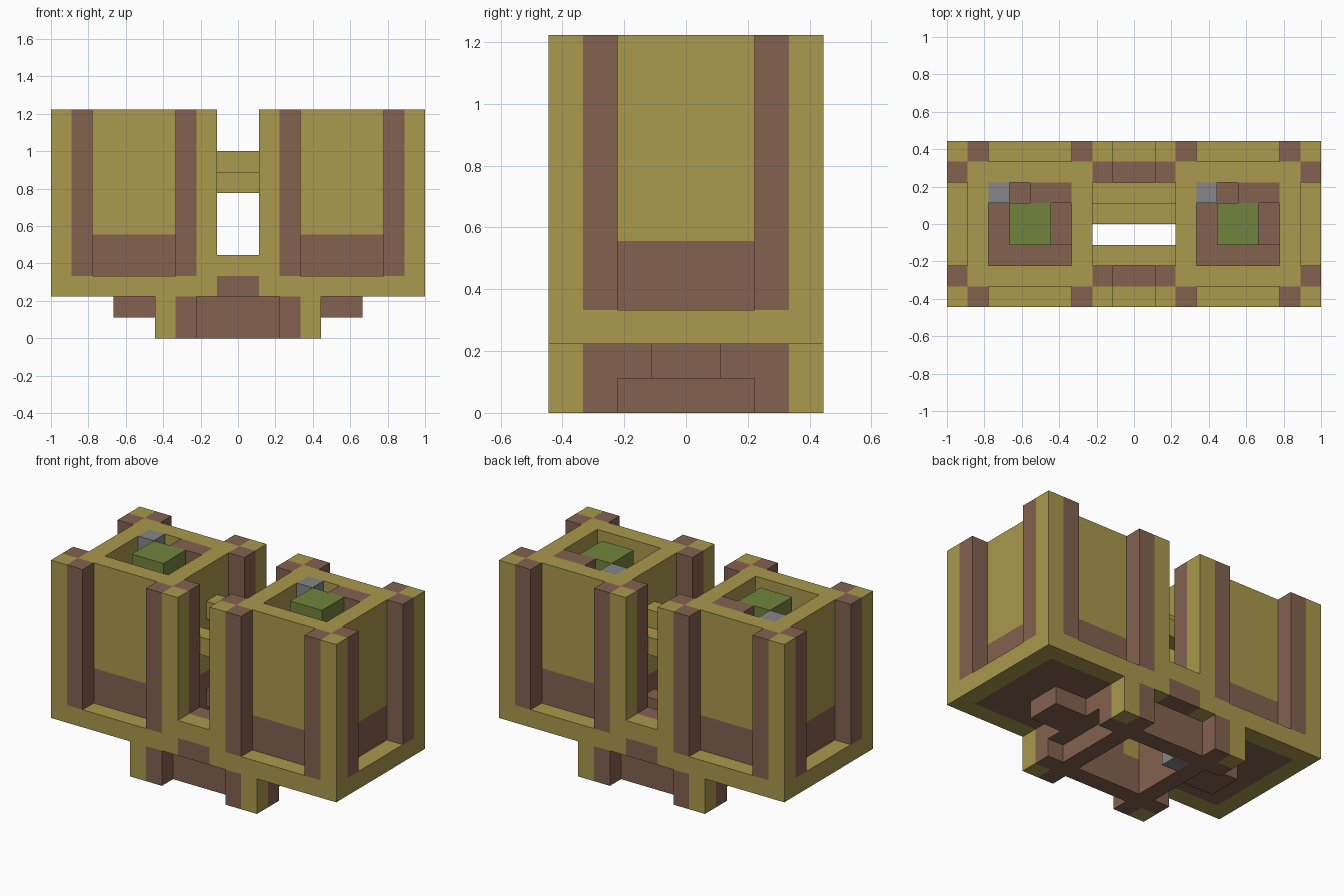
import bpy, bmesh

U = 1 / 9  # size of one block

if "Cube" in bpy.data.objects:
    bpy.data.objects.remove(bpy.data.objects["Cube"], do_unlink=True)


def material(name, rgb):
    m = bpy.data.materials.new(name)
    m.use_nodes = True
    m.diffuse_color = (*rgb, 1)
    m.node_tree.nodes["Principled BSDF"].inputs["Base Color"].default_value = (*rgb, 1)
    return m


OLIVE = material("olive", (0.397, 0.319, 0.074))
BROWN = material("brown", (0.227, 0.122, 0.080))
GREEN = material("green", (0.165, 0.231, 0.045))
GREY = material("grey", (0.235, 0.238, 0.245))


def blocks(name, mat, boxes):
    """One object from boxes given as x, y and z ranges in blocks."""
    bm = bmesh.new()
    for x0, x1, y0, y1, z0, z1 in boxes:
        cube = bmesh.ops.create_cube(bm, size=1)["verts"]
        for v in cube:
            v.co = ((x1 if v.co.x > 0 else x0) * U,
                    (y1 if v.co.y > 0 else y0) * U,
                    (z1 if v.co.z > 0 else z0) * U)
    mesh = bpy.data.meshes.new(name)
    bm.to_mesh(mesh)
    bm.free()
    mesh.materials.append(mat)
    ob = bpy.data.objects.new(name, mesh)
    bpy.context.collection.objects.link(ob)
    return ob


def four(cx, a0, a1, b0, b1, z0, z1):
    """Repeat a box in all four corners around cx."""
    return [(cx + min(sx * a0, sx * a1), cx + max(sx * a0, sx * a1),
             min(sy * b0, sy * b1), max(sy * b0, sy * b1), z0, z1)
            for sx in (-1, 1) for sy in (-1, 1)]


def ring(cx, r0, r1, z0, z1):
    """Square wall around cx between half widths r0 and r1."""
    return [(cx - r1, cx + r1, -r1, -r0, z0, z1), (cx - r1, cx + r1, r0, r1, z0, z1),
            (cx - r1, cx - r0, -r0, r0, z0, z1), (cx + r0, cx + r1, -r0, r0, z0, z1)]


def posts(name, cx, z0, z1):
    """Olive corner posts with brown posts on both sides."""
    blocks(name + "_corner_posts", OLIVE, four(cx, 3, 4, 3, 4, z0, z1))
    blocks(name + "_side_posts", BROWN,
           four(cx, 2, 3, 3, 4, z0, z1) + four(cx, 3, 4, 2, 3, z0, z1))


# Two tall towers
for side, name in ((1, "left_tower"), (-1, "right_tower")):
    c = 5 * side
    outer = sorted((c + 3 * side, c + 4 * side))
    inner = sorted((c - 3 * side, c - 4 * side))
    # floor slab with an olive rim, open towards the middle shaft
    blocks(name + "_floor", BROWN, [(c - 3, c + 3, -3, 3, 2, 3)])
    blocks(name + "_rim", OLIVE, [
        (c - 4, c + 4, -4, -3, 2, 3), (c - 4, c + 4, 3, 4, 2, 3),
        (*outer, -3, 3, 2, 3), (*inner, -3, -2, 2, 3), (*inner, 2, 3, 2, 3)])
    posts(name, c, 3, 11)
    blocks(name + "_lower_wall", BROWN, ring(c, 2, 3, 3, 5))
    blocks(name + "_upper_wall", OLIVE, ring(c, 2, 3, 5, 11))
    # contents of the tower
    blocks(name + "_filling", BROWN, [
        (c - 2, c + 2, -2, 2, 3, 8), (c, c + 2, 1, 2, 8, 11),
        (c + 1, c + 2, -1, 1, 8, 9)])
    blocks(name + "_green_block", GREEN, [(c - 1, c + 1, -1, 1, 8, 11)])
    blocks(name + "_grey_block", GREY, [(c - 2, c - 1, 1, 2, 8, 11)])

# Base with a hollow centre
posts("base", 0, 0, 2)
blocks("base_wall", BROWN, ring(0, 2, 3, 0, 2))
blocks("base_grey_block", GREY, [(-2, -1, 1, 2, 0, 1)])
blocks("base_brackets", BROWN, [
    (3, 4, -2, 2, 1, 2), (-4, -3, -2, 2, 1, 2),
    (4, 6, -1, 1, 1, 2), (-6, -4, -1, 1, 1, 2)])

# Links between the towers
blocks("link_lower", BROWN, [(-1, 1, -4, -3, 2, 3), (-1, 1, 3, 4, 2, 3)])
blocks("link_upper", OLIVE, [(-1, 1, -4, -3, 3, 4), (-1, 1, 3, 4, 3, 4)])
blocks("link_inner_wall", BROWN, [(-1, 1, -3, -2, 2, 4), (-1, 1, 2, 3, 2, 4)])
blocks("link_inner_bar", BROWN, [(-2, 2, 0, 1, 3, 4)])

# Stepped bridge bars
blocks("bridge_bars", OLIVE, [
    (-2, 2, -2, -1, 7, 8), (-2, 2, 0, 1, 8, 9), (-2, 2, 1, 2, 7, 8)])
